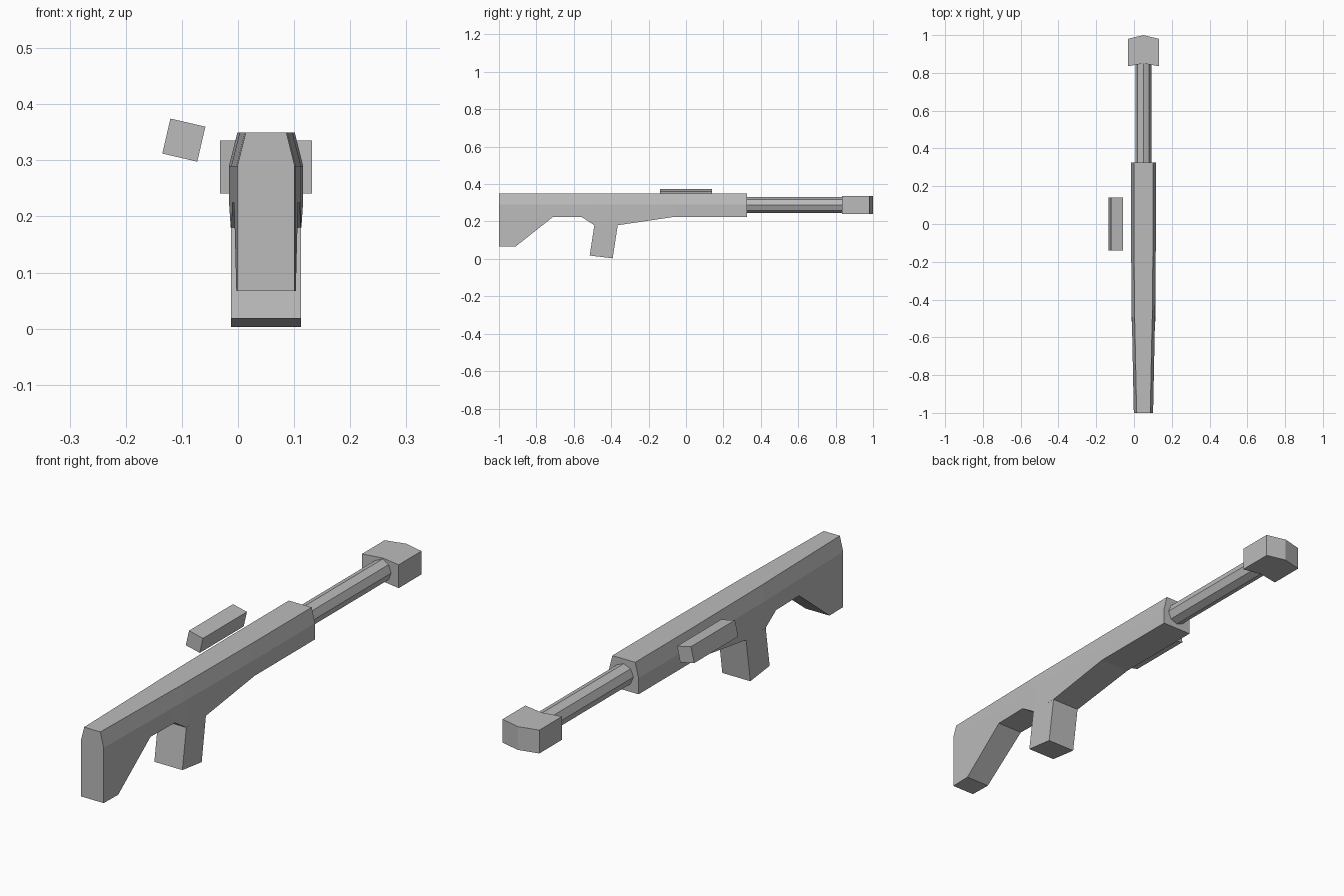
import bpy, bmesh
from math import radians
from mathutils import Matrix, Vector

cube = bpy.data.objects.get("Cube")
if cube:
    bpy.data.objects.remove(cube, do_unlink=True)

CX = 0.05            # centre line of the body

grey = bpy.data.materials.new("plain grey")
grey.use_nodes = True
colour = (0.5, 0.5, 0.5, 1)
grey.diffuse_color = colour
grey.node_tree.nodes["Principled BSDF"].inputs["Base Color"].default_value = colour


def loft(name, loops):
    """Skin a row of matching closed loops and cap both ends."""
    bm = bmesh.new()
    rows = [[bm.verts.new(p) for p in loop] for loop in loops]
    n = len(rows[0])
    for a, b in zip(rows, rows[1:]):
        for i in range(n):
            j = (i + 1) % n
            bm.faces.new((a[i], a[j], b[j], b[i]))
    bm.faces.new(rows[0])
    bm.faces.new(rows[-1])
    bmesh.ops.recalc_face_normals(bm, faces=bm.faces)
    mesh = bpy.data.meshes.new(name)
    bm.to_mesh(mesh)
    bm.free()
    mesh.materials.append(grey)
    obj = bpy.data.objects.new(name, mesh)
    bpy.context.collection.objects.link(obj)
    return obj


# Stock and receiver: chamfered sections (y, underside z, half width)
SHOULDER, TOP = 0.29, 0.35
stations = [(-1, 0.067, 0.051), (-0.91, 0.067, 0.053), (-0.71, 0.225, 0.057),
            (-0.56, 0.225, 0.06), (-0.49, 0.18, 0.062), (-0.365, 0.18, 0.063),
            (-0.06, 0.225, 0.066), (0.325, 0.225, 0.066)]


def section(y, low, w):
    half = [(w, low), (w, SHOULDER), (w - 0.015, TOP)]
    return ([(CX + x, y, z) for x, z in half]
            + [(CX - x, y, z) for x, z in reversed(half)])


loft("stock_and_receiver", [section(*s) for s in stations])

# Hand grip, raked back toward its foot
grip = [(-0.49, 0.18), (-0.515, 0.018), (-0.392, 0.003), (-0.365, 0.18)]
loft("hand_grip", [[(CX + s * 0.0625, y, z) for y, z in grip] for s in (-1, 1)])

# Eight-sided barrel
bpy.ops.mesh.primitive_cylinder_add(vertices=8, radius=0.043, depth=0.55,
                                    location=(CX, 0.59, 0.288),
                                    rotation=(radians(90), 0, 0))
barrel = bpy.context.object
barrel.name = "barrel"
barrel.data.materials.append(grey)

# Muzzle block with a pointed front and a notched back
muzzle = [(-0.082, 0.835), (0, 0.85), (0.082, 0.835),
          (0.082, 0.98), (0, 1.0), (-0.082, 0.98)]
loft("muzzle_block", [[(CX + x, y, z) for x, y in muzzle] for z in (0.241, 0.335)])

# Tilted bar floating beside the receiver
tilt = Matrix.Rotation(radians(13), 3, 'Y')
centre = Vector((-0.0965, 0, 0.336))
h = 0.032
corners = [(-h, -h), (h, -h), (h, h), (-h, h)]
loft("side_bar", [[centre + tilt @ Vector((x, y, z)) for x, z in corners]
                  for y in (-0.14, 0.14)])
